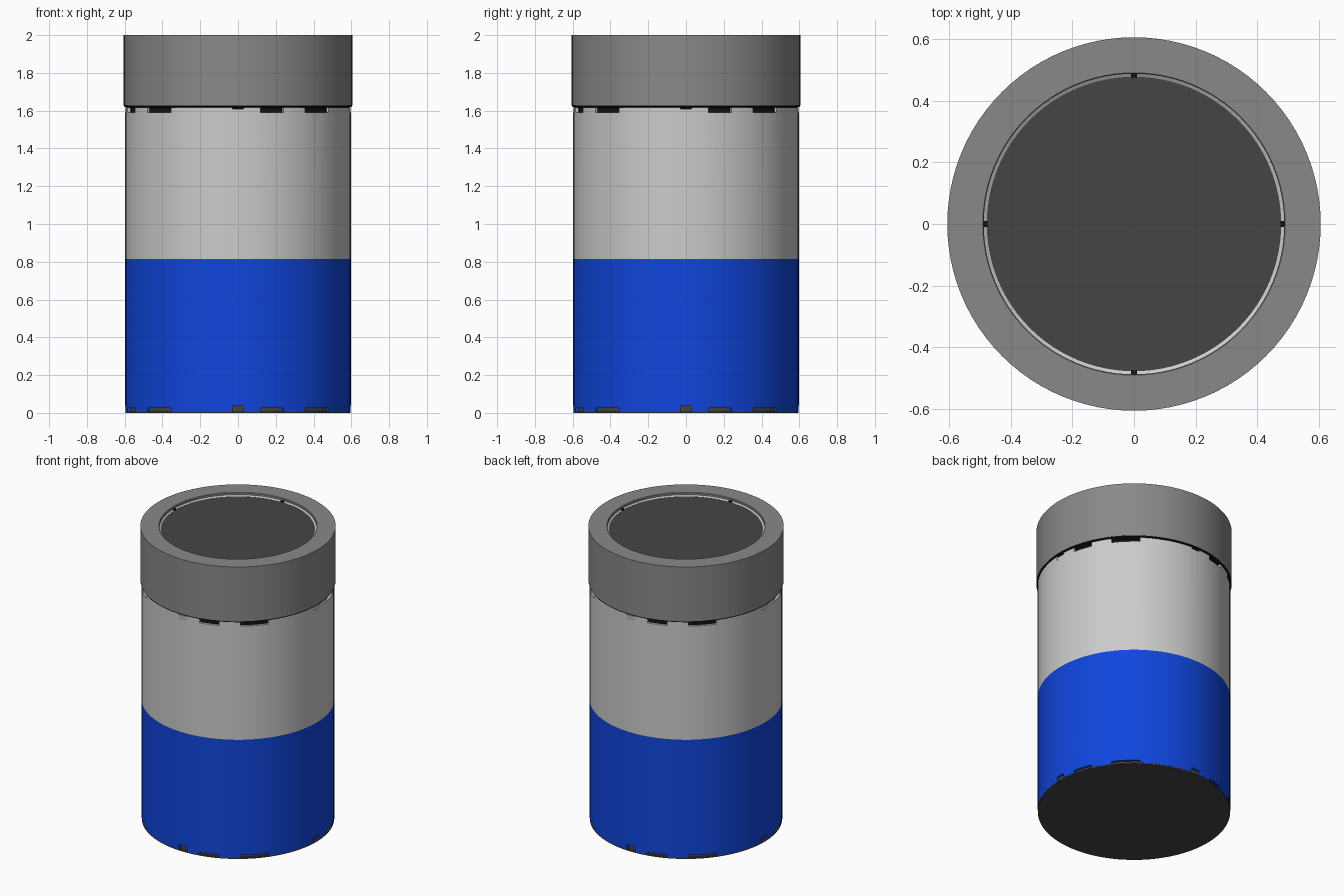
import bpy, bmesh
from math import sin, cos, radians, pi

if "Cube" in bpy.data.objects:
    bpy.data.objects.remove(bpy.data.objects["Cube"])

SEG = 96


def material(name, rgb):
    m = bpy.data.materials.new(name)
    m.diffuse_color = (*rgb, 1)
    m.use_nodes = True
    m.node_tree.nodes["Principled BSDF"].inputs["Base Color"].default_value = m.diffuse_color
    return m


BLUE = material("blue", (0.005, 0.06, 0.72))
LIGHT = material("light_grey", (0.55, 0.55, 0.55))
MID = material("mid_grey", (0.25, 0.25, 0.25))
DARK = material("dark_grey", (0.06, 0.06, 0.06))
BLACK = material("black", (0.006, 0.006, 0.006))


def finish(name, bm, mat=None):
    bmesh.ops.recalc_face_normals(bm, faces=bm.faces)
    me = bpy.data.meshes.new(name)
    bm.to_mesh(me)
    bm.free()
    ob = bpy.data.objects.new(name, me)
    bpy.context.collection.objects.link(ob)
    if mat:
        me.materials.append(mat)
    return ob


def smooth(ob):
    bpy.ops.object.select_all(action='DESELECT')
    ob.select_set(True)
    bpy.context.view_layer.objects.active = ob
    bpy.ops.object.shade_smooth_by_angle(angle=radians(30))


def lathe(name, profile, mat):
    """Spin a closed (r, z) profile into a ring."""
    bm = bmesh.new()
    rings = [[bm.verts.new((r * cos(2 * pi * i / SEG), r * sin(2 * pi * i / SEG), z))
              for r, z in profile] for i in range(SEG)]
    n = len(profile)
    for i in range(SEG):
        a, b = rings[i], rings[(i + 1) % SEG]
        for j in range(n):
            k = (j + 1) % n
            bm.faces.new((a[j], b[j], b[k], a[k]))
    return finish(name, bm, mat)


def disc(name, r, z0, z1, mat):
    bm = bmesh.new()
    bmesh.ops.create_cone(bm, cap_ends=True, segments=SEG, radius1=r, radius2=r, depth=z1 - z0)
    bmesh.ops.translate(bm, verts=bm.verts, vec=(0, 0, (z0 + z1) / 2))
    ob = finish(name, bm, mat)
    smooth(ob)
    return ob


def arcs(name, specs, r0, r1, mat=None):
    """Curved blocks (start angle, end angle, z0, z1) repeated on four sides."""
    bm = bmesh.new()
    steps = 6
    for side in range(4):
        for a0, a1, z0, z1 in specs:
            prev = first = None
            for i in range(steps + 1):
                a = radians(side * 90 - 90 + a0 + (a1 - a0) * i / steps)
                cur = [bm.verts.new((r * cos(a), r * sin(a), z))
                       for r, z in ((r0, z0), (r1, z0), (r1, z1), (r0, z1))]
                if prev:
                    for j in range(4):
                        k = (j + 1) % 4
                        bm.faces.new((prev[j], prev[k], cur[k], cur[j]))
                else:
                    first = cur
                prev = cur
            bm.faces.new(first)
            bm.faces.new(prev)
    return finish(name, bm, mat)


def cut(ob, cutter):
    m = ob.modifiers.new("notches", 'BOOLEAN')
    m.operation = 'DIFFERENCE'
    m.solver = 'EXACT'
    m.object = cutter
    bpy.context.view_layer.objects.active = ob
    bpy.ops.object.modifier_apply(modifier=m.name)
    bpy.data.objects.remove(cutter, do_unlink=True)
    smooth(ob)


# dark core seen through the notches, and base plate
disc("lower_core", 0.582, 0.005, 0.815, DARK)
disc("upper_core", 0.582, 0.815, 1.70, BLACK)
disc("base_plate", 0.596, 0.0, 0.008, DARK)

# blue lower sleeve with notches along its bottom edge
blue = lathe("lower_sleeve", [(0.58, 0.008), (0.597, 0.008), (0.597, 0.815), (0.58, 0.815)], BLUE)
cut(blue, arcs("lower_cutter", [(11.5, 23.7, -0.02, 0.026), (36.5, 53.5, -0.02, 0.026),
                                (-2.9, 2.9, -0.02, 0.04)], 0.55, 0.65))

# light upper sleeve with notches along its top edge
grey = lathe("upper_sleeve", [(0.58, 0.815), (0.597, 0.815), (0.597, 1.618), (0.58, 1.618)], LIGHT)
cut(grey, arcs("upper_cutter", [(11.5, 23.7, 1.591, 1.65), (36.5, 53.5, 1.591, 1.65),
                                (-2.9, 2.9, 1.591, 1.65)], 0.55, 0.65))
arcs("latch_clips", [(-2.9, 2.9, 1.591, 1.609)], 0.575, 0.595, LIGHT)

# shadow gap ring, cap and inset lid
smooth(lathe("gap_ring", [(0.56, 1.60), (0.59, 1.618), (0.603, 1.621), (0.603, 1.628), (0.56, 1.64)], BLACK))
smooth(lathe("cap", [(0.487, 1.628), (0.605, 1.628), (0.605, 2.0), (0.49, 2.0), (0.487, 1.997)], MID))
smooth(lathe("lid_rim", [(0.477, 1.93), (0.488, 1.93), (0.488, 1.985), (0.477, 1.978)], LIGHT))
disc("lid", 0.479, 1.90, 1.977, DARK)
arcs("rim_slots", [(-1.2, 1.2, 1.97, 1.987)], 0.475, 0.487, BLACK)
